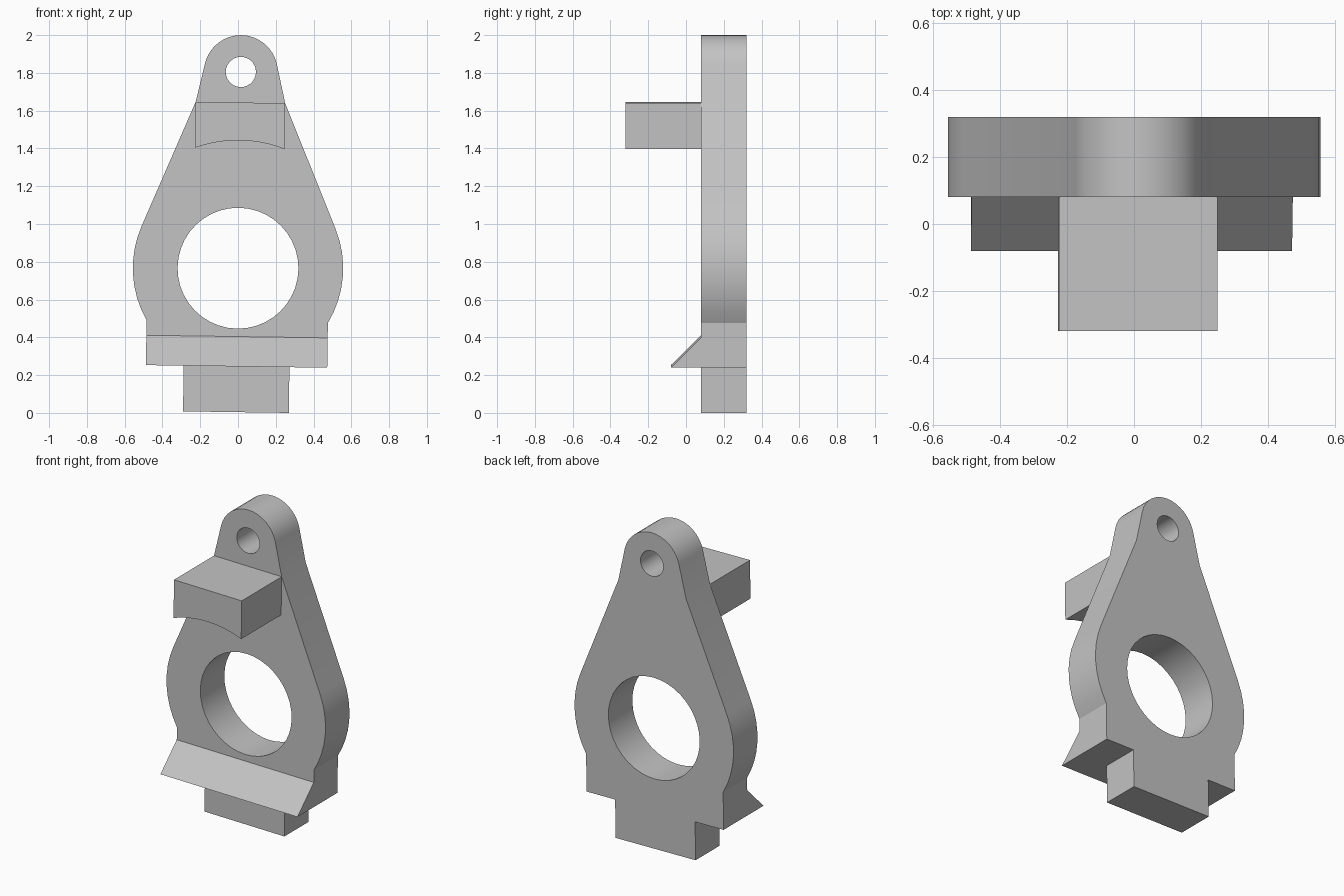
import bpy, bmesh
from math import atan2, acos, asin, hypot, sin, cos, pi, tau
from mathutils import Vector

cube = bpy.data.objects.get("Cube")
if cube:
    bpy.data.objects.remove(cube, do_unlink=True)

LEAN = 0.0145          # slight sideways lean of the whole part
CENTRE_Z = 0.766       # height of the large bore
FRONT, BACK = 0.08, 0.32

grey = bpy.data.materials.new("light grey")
grey.use_nodes = True
colour = (0.55, 0.55, 0.55, 1)
grey.diffuse_color = colour
grey.node_tree.nodes["Principled BSDF"].inputs["Base Color"].default_value = colour


def arc(cz, r, a0, a1, n):
    """Points on an arc centred on the part's axis at height cz."""
    return [(r * cos(a0 + (a1 - a0) * i / n), cz + r * sin(a0 + (a1 - a0) * i / n))
            for i in range(n + 1)]


def tangent_angle(point, cz, r, side):
    """Angle at which a line from the point touches the circle."""
    dx, dz = point[0], point[1] - cz
    return atan2(dz, dx) + side * acos(r / hypot(dx, dz))


def mirrored(right):
    """Close a right-hand half outline with its mirror image."""
    return right + [(-x, z) for x, z in reversed(right) if x > 1e-5]


def finish(name, bm):
    bmesh.ops.recalc_face_normals(bm, faces=bm.faces)
    mesh = bpy.data.meshes.new(name)
    bm.to_mesh(mesh)
    bm.free()
    mesh.materials.append(grey)
    obj = bpy.data.objects.new(name, mesh)
    bpy.context.collection.objects.link(obj)
    obj.location.z = CENTRE_Z
    obj.rotation_euler.y = LEAN
    bpy.ops.object.select_all(action="DESELECT")
    obj.select_set(True)
    bpy.context.view_layer.objects.active = obj
    bpy.ops.object.shade_smooth_by_angle(angle=pi / 7)
    return obj


def prism(name, loops, y0, y1):
    """Extrude an outline, with optional holes, from y0 to y1."""
    bm = bmesh.new()
    edges = []
    for loop in loops:
        vs = [bm.verts.new((x, y0, z)) for x, z in loop]
        edges += [bm.edges.new((v, vs[(i + 1) % len(vs)])) for i, v in enumerate(vs)]
    bmesh.ops.triangle_fill(bm, edges=edges, use_beauty=True, normal=Vector((0, -1, 0)))
    out = bmesh.ops.extrude_face_region(bm, geom=bm.faces[:], use_keep_orig=True)
    moved = [g for g in out["geom"] if isinstance(g, bmesh.types.BMVert)]
    bmesh.ops.translate(bm, verts=moved, vec=(0, y1 - y0, 0))
    return finish(name, bm)


# Main plate: foot tab, shoulders, round body, tapering neck and rounded eye
foot, shoulder, neck = 0.28, 0.48, (0.237, 0.877)
body_r, eye_r, eye_z = 0.557, 0.195, 1.039
body_start = -acos(shoulder / body_r)
body_end = tangent_angle(neck, 0, body_r, -1)
eye_start = tangent_angle(neck, eye_z, eye_r, 1)
half = [(foot, -0.762), (foot, -0.52), (shoulder, -0.52)]
half += arc(0, body_r, body_start, body_end, 8)
half += [neck] + arc(eye_z, eye_r, eye_start, pi / 2, 8)
bore = arc(0, 0.32, 0, tau, 40)[:-1]
pin_hole = arc(eye_z, 0.08, 0, tau, 28)[:-1]
prism("plate", [mirrored(half), bore, pin_hole], FRONT, BACK)

# Front ledge with an underside curved around the bore
w, top = neck
ledge_r = 0.677
a = asin(w / ledge_r)
ledge = arc(0, ledge_r, pi / 2 + a, pi / 2 - a, 12) + [(w, top), (-w, top)]
prism("front_ledge", [ledge], -0.32, FRONT)

# Sloped lip across the shoulders
bm = bmesh.new()
section = [(FRONT, -0.362), (-0.08, -0.52), (FRONT, -0.52)]
ends = [[bm.verts.new((s * shoulder, y, z)) for y, z in section] for s in (-1, 1)]
for end in ends:
    bm.faces.new(end)
for i in range(3):
    j = (i + 1) % 3
    bm.faces.new((ends[0][i], ends[0][j], ends[1][j], ends[1][i]))
finish("sloped_lip", bm)
